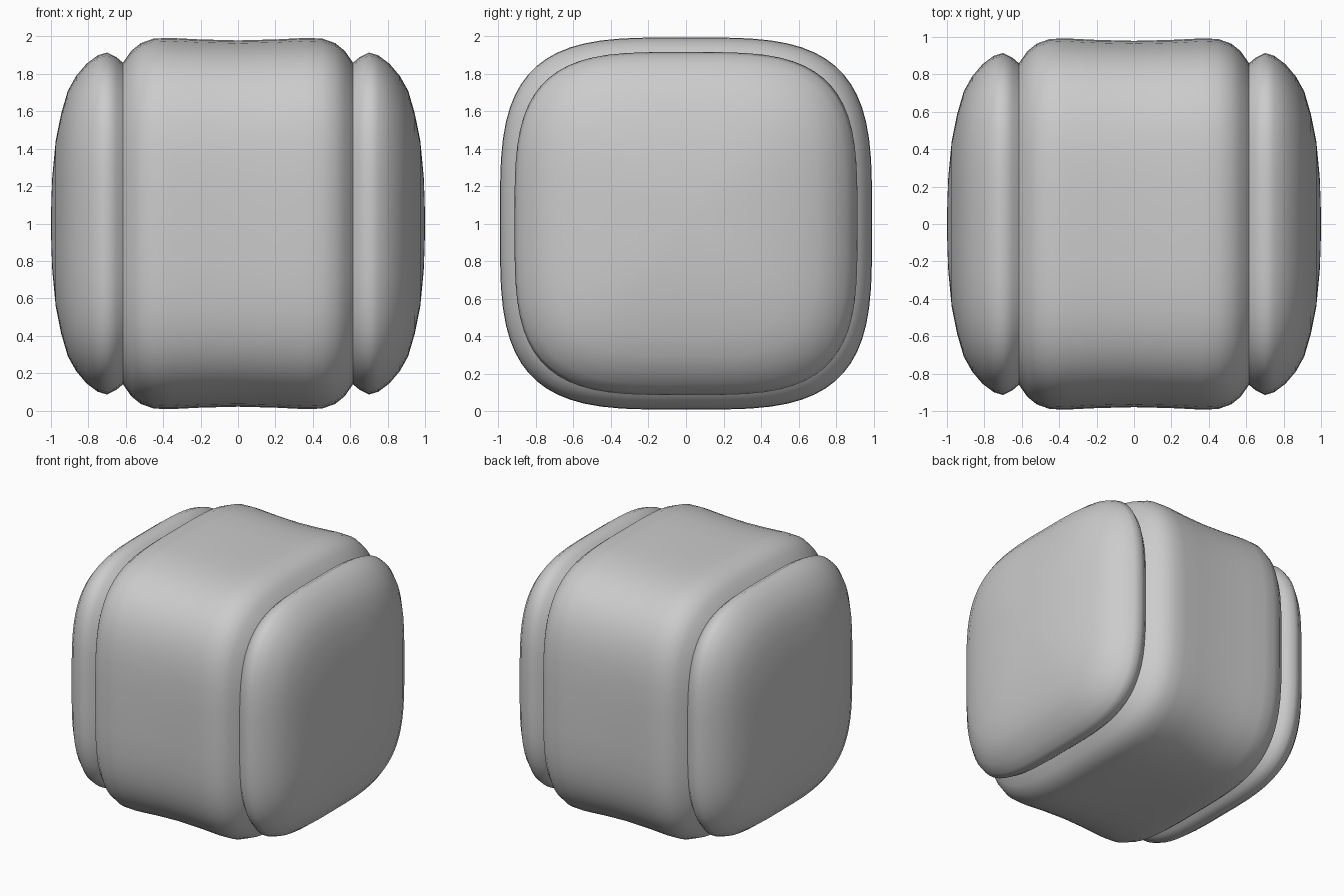
import bpy, bmesh, math

if "Cube" in bpy.data.objects:
    bpy.data.objects.remove(bpy.data.objects["Cube"])

SEG = 64
EXP = 3.6   # squareness of the rounded cross-section

# half profile along x: (x, half size of the section)
HALF = [(0.0, 0.98), (0.2, 0.985), (0.36, 0.993), (0.45, 0.99), (0.52, 0.965),
        (0.57, 0.925), (0.615, 0.86), (0.65, 0.89), (0.70, 0.915), (0.75, 0.90),
        (0.81, 0.855), (0.865, 0.79), (0.91, 0.71), (0.945, 0.59),
        (0.975, 0.44), (0.993, 0.25), (0.998, 0.12)]
PROFILE = [(-x, r) for x, r in reversed(HALF[1:])] + HALF


def squircle(t):
    c, s = math.cos(t), math.sin(t)
    p = 2 / EXP
    return math.copysign(abs(c) ** p, c), math.copysign(abs(s) ** p, s)


# rounded cube body with two pinched seams, lofted along x
bm = bmesh.new()
rings = []
for x, r in PROFILE:
    ring = []
    for i in range(SEG):
        y, z = squircle(2 * math.pi * (i + 0.5) / SEG)
        ring.append(bm.verts.new((x, r * y, 1 + r * z)))
    rings.append(ring)
for a, b in zip(rings, rings[1:]):
    for i in range(SEG):
        j = (i + 1) % SEG
        bm.faces.new((a[i], a[j], b[j], b[i]))

# domed end caps
for ring, x in ((rings[0], -1.0), (rings[-1], 1.0)):
    tip = bm.verts.new((x, 0, 1))
    for i in range(SEG):
        bm.faces.new((ring[i], ring[(i + 1) % SEG], tip))
bmesh.ops.recalc_face_normals(bm, faces=bm.faces)

mesh = bpy.data.meshes.new("rounded_cube")
bm.to_mesh(mesh)
bm.free()
obj = bpy.data.objects.new("rounded_cube", mesh)
bpy.context.collection.objects.link(obj)
bpy.context.view_layer.objects.active = obj
obj.select_set(True)
bpy.ops.object.shade_smooth_by_angle(angle=math.radians(50))
